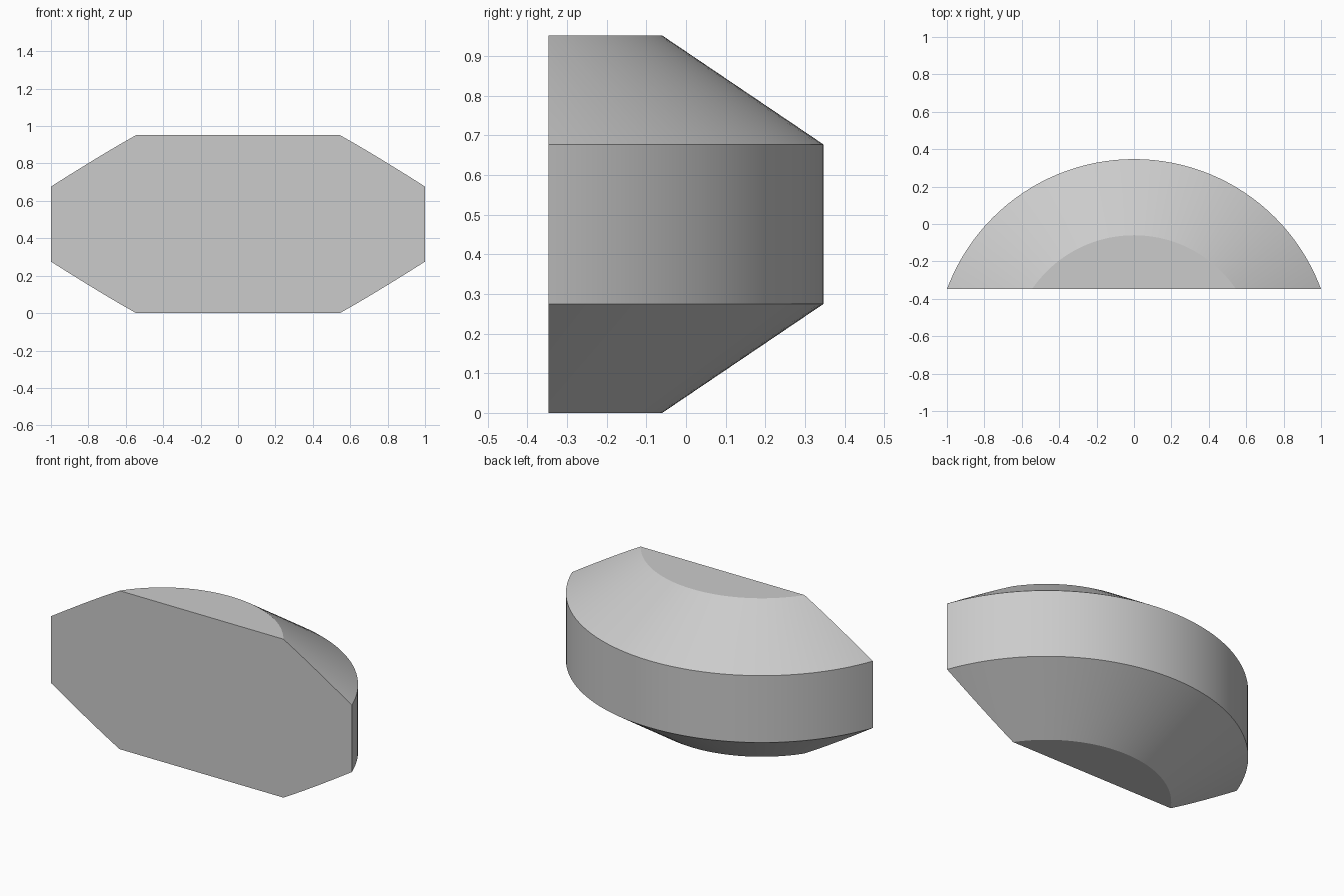
import bpy, bmesh, math
from mathutils import Matrix

cube = bpy.data.objects.get("Cube")
if cube:
    bpy.data.objects.remove(cube, do_unlink=True)

# Overall measures
AXIS_Y = -0.72
FRONT_Y = -0.347
R_WIDE, R_CAP = 1.067, 0.66
HEIGHT, BEVEL = 0.952, 0.275
SEGMENTS = 128

grey = bpy.data.materials.new("light_grey")
grey.use_nodes = True
colour = (0.6, 0.6, 0.6, 1)
grey.diffuse_color = colour
grey.node_tree.nodes["Principled BSDF"].inputs["Base Color"].default_value = colour

# Lathe a chamfered drum profile around the vertical axis
bm = bmesh.new()
profile = [(0, 0), (R_CAP, 0), (R_WIDE, BEVEL),
           (R_WIDE, HEIGHT - BEVEL), (R_CAP, HEIGHT), (0, HEIGHT)]
verts = [bm.verts.new((0, AXIS_Y + r, z)) for r, z in profile]
edges = [bm.edges.new(pair) for pair in zip(verts, verts[1:])]
bmesh.ops.spin(bm, geom=verts + edges, cent=(0, AXIS_Y, 0), axis=(0, 0, 1),
               angle=math.tau, steps=SEGMENTS, use_merge=True)
bmesh.ops.remove_doubles(bm, verts=bm.verts, dist=1e-4)

# Slice off the front and close it with one flat face
cut = bmesh.ops.bisect_plane(bm, geom=bm.verts[:] + bm.edges[:] + bm.faces[:],
                             plane_co=(0, FRONT_Y, 0), plane_no=(0, -1, 0),
                             clear_outer=True)
rim = [e for e in cut["geom_cut"] if isinstance(e, bmesh.types.BMEdge)]
bmesh.ops.contextual_create(bm, geom=rim)

# Merge the flat caps into single faces
bmesh.ops.dissolve_limit(bm, angle_limit=math.radians(0.1),
                         verts=bm.verts[:], edges=bm.edges[:])
bmesh.ops.recalc_face_normals(bm, faces=bm.faces[:])

mesh = bpy.data.meshes.new("chamfered_half_drum")
bm.to_mesh(mesh)
bm.free()
mesh.materials.append(grey)
body = bpy.data.objects.new("chamfered_half_drum", mesh)
bpy.context.collection.objects.link(body)

# Smooth curved bands, crisp chamfer edges
bpy.ops.object.select_all(action='DESELECT')
body.select_set(True)
bpy.context.view_layer.objects.active = body
bpy.ops.object.shade_smooth_by_angle(angle=math.radians(20))
